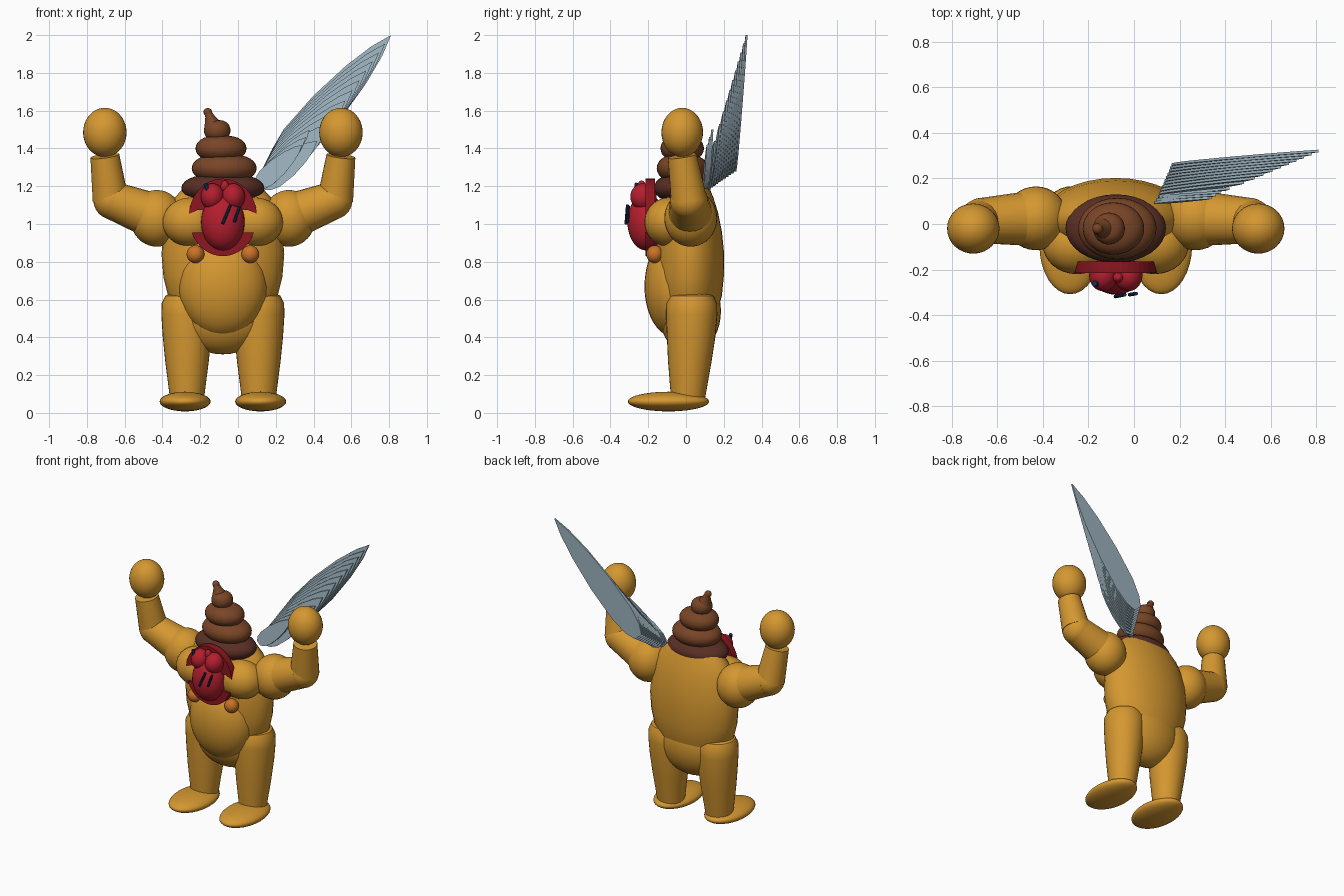
import bpy, bmesh, math
from mathutils import Vector, Matrix

cube = bpy.data.objects.get("Cube")
if cube:
    bpy.data.objects.remove(cube, do_unlink=True)

AXIS = -0.08  # the body's mirror line


def material(name, rgb):
    m = bpy.data.materials.new(name)
    m.use_nodes = True
    m.diffuse_color = (*rgb, 1)
    m.node_tree.nodes["Principled BSDF"].inputs["Base Color"].default_value = (*rgb, 1)
    return m


GOLD = material("golden_fur", (0.66, 0.31, 0.03))
ORANGE = material("orange", (0.58, 0.17, 0.02))
DARK_BROWN = material("dark_brown", (0.10, 0.028, 0.018))
BROWN = material("brown", (0.19, 0.06, 0.02))
RED = material("red", (0.46, 0.013, 0.027))
DARK_RED = material("dark_red", (0.27, 0.008, 0.014))
NAVY = material("navy", (0.008, 0.03, 0.10))
FEATHER = material("pale_blue_grey", (0.36, 0.48, 0.55))


def finish(name, bm, mat, smooth=True):
    bmesh.ops.recalc_face_normals(bm, faces=bm.faces)
    me = bpy.data.meshes.new(name)
    bm.to_mesh(me)
    bm.free()
    me.materials.append(mat)
    ob = bpy.data.objects.new(name, me)
    bpy.context.collection.objects.link(ob)
    if smooth:
        bpy.ops.object.select_all(action='DESELECT')
        ob.select_set(True)
        bpy.context.view_layer.objects.active = ob
        bpy.ops.object.shade_smooth_by_angle(angle=math.radians(40))
    return ob


def ball(name, loc, radii, mat):
    bm = bmesh.new()
    bmesh.ops.create_uvsphere(bm, u_segments=32, v_segments=20, radius=1)
    bmesh.ops.transform(bm, verts=bm.verts,
                        matrix=Matrix.Translation(loc) @ Matrix.Diagonal((*radii, 1)))
    return finish(name, bm, mat)


def limb(name, a, b, r1, r2, mat, sides=24):
    """Tapered cylinder from a to b."""
    a, b = Vector(a), Vector(b)
    bm = bmesh.new()
    bmesh.ops.create_cone(bm, cap_ends=True, segments=sides, radius1=r1, radius2=r2,
                          depth=(b - a).length)
    turn = (b - a).to_track_quat('Z', 'Y').to_matrix().to_4x4()
    bmesh.ops.transform(bm, verts=bm.verts, matrix=Matrix.Translation((a + b) / 2) @ turn)
    return finish(name, bm, mat)


def loft(name, rings, mat, sides=32):
    """Skin of horizontal ellipses, each given as (x, y, z, rx, ry)."""
    bm = bmesh.new()
    loops = []
    for x, y, z, rx, ry in rings:
        angles = [math.tau * i / sides for i in range(sides)]
        loops.append([bm.verts.new((x + rx * math.cos(t), y + ry * math.sin(t), z))
                      for t in angles])
    for lo, hi in zip(loops, loops[1:]):
        for i in range(sides):
            j = (i + 1) % sides
            bm.faces.new((lo[i], lo[j], hi[j], hi[i]))
    bm.faces.new(loops[0])
    bm.faces.new(loops[-1])
    return finish(name, bm, mat)


def plate(name, outline, offset, mat):
    """Flat outline of 3D points, thickened along the offset."""
    bm = bmesh.new()
    face = bm.faces.new([bm.verts.new(p) for p in outline])
    out = bmesh.ops.extrude_face_region(bm, geom=[face])
    moved = [v for v in out["geom"] if isinstance(v, bmesh.types.BMVert)]
    bmesh.ops.translate(bm, verts=moved, vec=offset)
    return finish(name, bm, mat, smooth=False)


# Torso, pelvis and belly
torso = [(0.55, .25, .15), (0.62, .29, .17), (0.72, .315, .18), (0.84, .325, .182),
         (0.96, .315, .17), (1.06, .29, .15), (1.14, .255, .125), (1.2, .2, .10)]
loft("torso", [(AXIS, 0.02, z, rx, ry) for z, rx, ry in torso], GOLD)
ball("pelvis", (AXIS, 0.02, 0.54), (0.26, 0.165, 0.23), GOLD)
ball("belly", (AXIS, -0.06, 0.67), (0.235, 0.16, 0.27), GOLD)

# Paired body parts
for side, s in (("left", 1), ("right", -1)):
    def at(x, y, z):
        return (AXIS + s * x, y, z)
    ball(side + "_chest", at(0.17, -0.09, 1.01), (0.15, 0.13, 0.13), GOLD)
    ball(side + "_nipple", at(0.145, -0.165, 0.84), (0.047, 0.045, 0.047), ORANGE)
    leg = [(0.06, .01, .088), (0.27, .02, .115), (0.40, .027, .128), (0.52, .03, .136),
           (0.58, .03, .134), (0.62, .03, .115), (0.64, .03, .07)]
    loft(side + "_leg", [(AXIS + s * 0.19, y, z, r, r) for z, y, r in leg], GOLD)
    ball(side + "_foot", at(0.2, -0.093, 0.06), (0.135, 0.215, 0.052), GOLD)
    ball(side + "_shoulder", at(0.35, 0.025, 1.03), (0.14, 0.14, 0.15), GOLD)
    limb(side + "_upper_arm", at(0.36, 0.025, 1.04), at(0.585, 0.015, 1.125), 0.122, 0.10, GOLD)
    ball(side + "_elbow", at(0.585, 0.015, 1.125), (0.1, 0.1, 0.1), GOLD)
    limb(side + "_forearm", at(0.595, 0.015, 1.13), at(0.625, -0.02, 1.36), 0.095, 0.077, GOLD)
    ball(side + "_hand", at(0.625, -0.02, 1.485), (0.115, 0.11, 0.13), GOLD)

# Swirl on the head: rounded tiers that shrink upward
tiers = [(-0.08, 1.19, .22, .15, .075, DARK_BROWN), (-0.073, 1.295, .172, .135, .075, BROWN),
         (-0.09, 1.40, .135, .115, .068, BROWN), (-0.11, 1.495, .07, .07, .055, BROWN)]
for i, (x, z, rx, ry, h, mat) in enumerate(tiers):
    rings = []
    for k in range(-6, 7):
        t = math.radians(k * 14)
        c = math.cos(t) ** 0.7
        rings.append((x, -0.02, z + h * math.sin(t), rx * c, ry * c))
    loft(f"swirl_tier_{i + 1}", rings, mat)
loft("swirl_tip", [(-.112, -.02, 1.49, .065, .065), (-.128, -.02, 1.53, .048, .048),
                   (-.145, -.02, 1.565, .028, .028), (-.158, -.02, 1.59, .022, .022)], BROWN)
ball("swirl_tip_end", (-0.16, -0.02, 1.592), (0.023, 0.023, 0.022), BROWN)

# Red mask on the chest, with bulging brows
ball("mask_face", (AXIS, -0.21, 1.01), (0.115, 0.10, 0.15), RED)
for side, s in (("left", 1), ("right", -1)):
    ball(side + "_mask_brow", (AXIS + s * 0.055, -0.225, 1.145), (0.062, 0.07, 0.07), RED)
ball("mask_nub", (AXIS + 0.01, -0.235, 1.2), (0.022, 0.022, 0.03), RED)


def crescent(name, z, rx, rz, inner, start, end):
    """Curved rim whose inner edge meets the outer edge at its tips."""
    n = 20
    angles = [math.radians(start + (end - start) * i / n) for i in range(n + 1)]
    edge = [(AXIS + rx * math.cos(t), -0.215, z + rz * math.sin(t)) for t in angles]
    back = []
    for i in range(n - 1, 0, -1):
        f = 1 - (1 - inner) * min(1, 3 * math.sin(math.pi * i / n))
        t = angles[i]
        back.append((AXIS + f * rx * math.cos(t), -0.215, z + f * rz * math.sin(t)))
    plate(name, edge + back, (0, 0.05, 0), DARK_RED)


crescent("mask_upper_rim", 1.04, 0.18, 0.2, 0.5, 4, 176)
crescent("mask_lower_rim", 1.02, 0.175, 0.19, 0.5, 200, 340)

# Navy marks on the mask
limb("left_slash", (-0.02, -0.31, 1.01), (0.01, -0.305, 1.095), 0.008, 0.008, NAVY, 8)
limb("right_slash", (-0.082, -0.318, 1.0), (-0.04, -0.31, 1.10), 0.008, 0.008, NAVY, 8)
limb("brow_mark", (-0.16, -0.265, 1.175), (-0.172, -0.26, 1.215), 0.012, 0.012, NAVY, 8)


# Single wing: flat feathers stacked backward, longest at the back
def feather(name, base, tip, half):
    base, tip = Vector(base), Vector(tip)
    along = tip - base
    across = Vector((along.z, 0, -along.x)).normalized()
    shape = [(0, .35), (.07, .75), (.2, 1), (.45, 1), (.7, .75), (.88, .4), (1, 0)]
    low = [base + along * t + across * half * w for t, w in shape]
    high = [base + along * t - across * half * w for t, w in shape[:-1]]
    plate(name, low + high[::-1], (0, 0.011, 0), FEATHER)


FIRST, LAST = Vector((.12, .115, 1.2)), Vector((.19, .255, 1.30))
SHORT, LONG = Vector((.42, .15, 1.44)), Vector((.81, .315, 2.0))
COUNT = 11
for k in range(COUNT):
    f = k / (COUNT - 1)
    feather(f"long_feather_{k + 1}", FIRST.lerp(LAST, f), SHORT.lerp(LONG, f ** 0.8),
            0.065 + 0.03 * f)
for k in range(3):
    feather(f"short_feather_{k + 1}", (0.10 + 0.01 * k, 0.088 + 0.012 * k, 1.2),
            (0.34 + 0.02 * k, 0.11 + 0.012 * k, 1.42 + 0.04 * k), 0.05)
